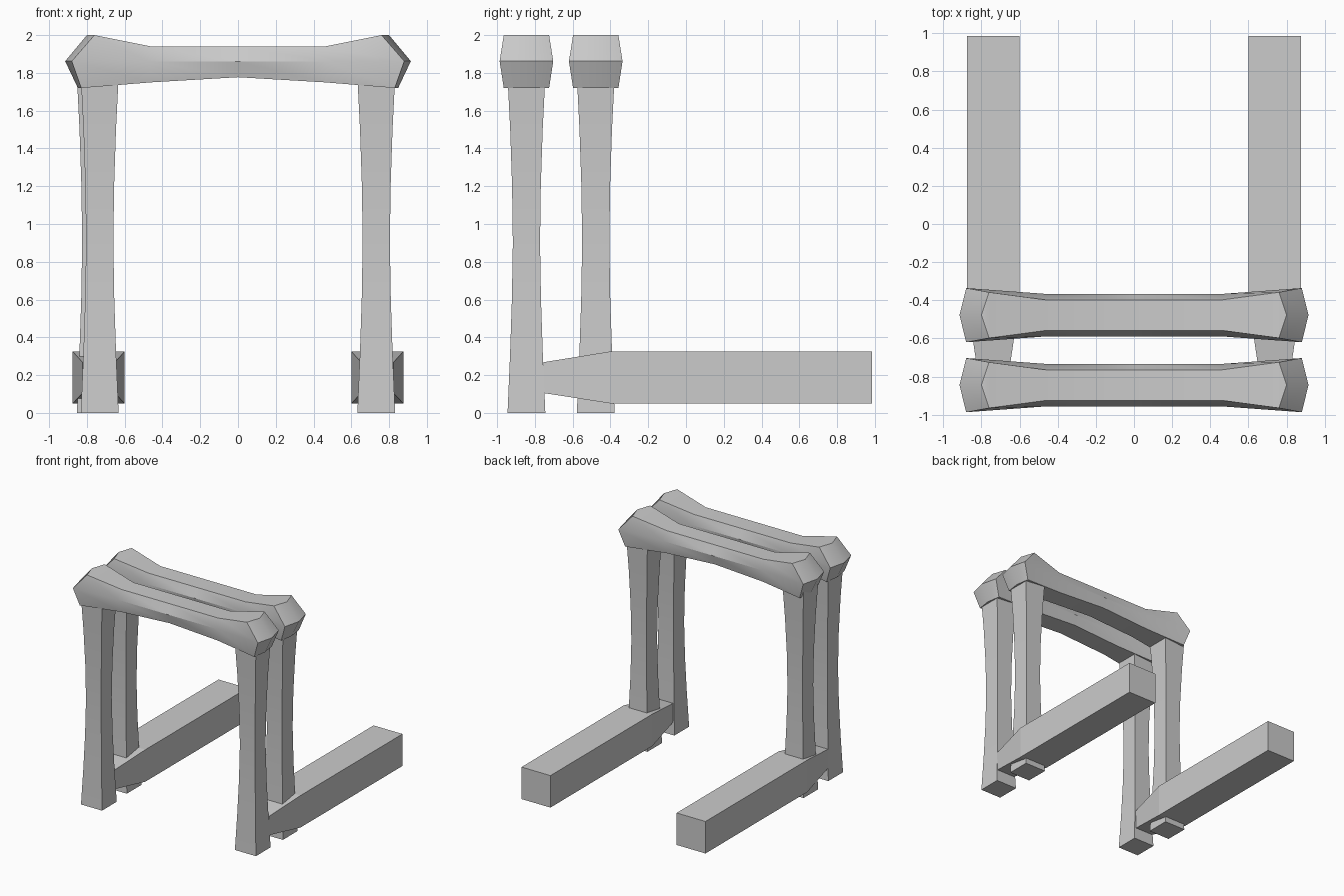
import bpy, bmesh

if "Cube" in bpy.data.objects:
    bpy.data.objects.remove(bpy.data.objects["Cube"])


def finish(name, bm):
    bmesh.ops.recalc_face_normals(bm, faces=bm.faces)
    me = bpy.data.meshes.new(name)
    bm.to_mesh(me)
    bm.free()
    ob = bpy.data.objects.new(name, me)
    bpy.context.collection.objects.link(ob)
    return ob


def smooth(ob, angle=0.52):
    bpy.ops.object.select_all(action='DESELECT')
    ob.select_set(True)
    bpy.context.view_layer.objects.active = ob
    bpy.ops.object.shade_smooth_by_angle(angle=angle)


def loft(bm, rings):
    # skin a list of closed rings and return the vertex rings
    vr = [[bm.verts.new(p) for p in r] for r in rings]
    for a, b in zip(vr, vr[1:]):
        n = len(a)
        for i in range(n):
            bm.faces.new((a[i], a[(i + 1) % n], b[(i + 1) % n], b[i]))
    return vr


def rect(x0, x1, z0, z1, y):
    return [(x0, y, z0), (x1, y, z0), (x1, y, z1), (x0, y, z1)]


# per station: (x, half width, z) for the top, middle and bottom edges
STATIONS = [
    ((0.76, 0.12, 2.0), (0.88, 0.142, 1.862), (0.83, 0.12, 1.72)),
    ((0.46, 0.08, 1.94), (0.47, 0.112, 1.86), (0.46, 0.088, 1.75)),
    ((0.0, 0.08, 1.94), (0.0, 0.112, 1.86), (0.0, 0.088, 1.777)),
]
# bulged centre line of the end cap
CAP = [(0.80, 2.0), (0.915, 1.862), (0.848, 1.72)]


def beam(name, yc):
    bm = bmesh.new()
    rings = []
    for s, sta in [(-1, STATIONS[0]), (-1, STATIONS[1]), (1, STATIONS[2]),
                   (1, STATIONS[1]), (1, STATIONS[0])]:
        rings.append([(s * x, yc - w, z) for x, w, z in sta] +
                     [(s * x, yc + w, z) for x, w, z in reversed(sta)])
    vr = loft(bm, rings)
    # end caps with two columns of faces
    for s, r in ((-1, vr[0]), (1, vr[-1])):
        c = [bm.verts.new((s * x, yc, z)) for x, z in CAP]
        for i in range(2):
            bm.faces.new((r[i], r[i + 1], c[i + 1], c[i]))
            bm.faces.new((r[5 - i], r[4 - i], c[i + 1], c[i]))
        bm.faces.new((r[0], c[0], r[5]))
        bm.faces.new((r[2], c[2], r[3]))
    smooth(finish(name, bm), 0.6)


# waisted square leg: (height, half width)
LEG = [(0, 0.1), (0.3, 0.087), (0.6, 0.077), (0.9, 0.072),
       (1.2, 0.076), (1.5, 0.086), (1.78, 0.1)]


def leg(name, xc, yc):
    bm = bmesh.new()
    vr = loft(bm, [[(xc + a * w, yc + b * w, z) for a, b in
                    ((-1, -1), (1, -1), (1, 1), (-1, 1))] for z, w in LEG])
    bm.faces.new(vr[0])
    bm.faces.new(vr[-1])
    smooth(finish(name, bm))


# long ground rail with tapered front end
def rail(name, s):
    bm = bmesh.new()
    vr = loft(bm, [rect(s * 0.652, s * 0.823, 0.105, 0.268, -0.755),
                   rect(s * 0.60, s * 0.875, 0.05, 0.325, -0.40),
                   rect(s * 0.60, s * 0.875, 0.05, 0.325, 0.985)])
    bm.faces.new(vr[0])
    bm.faces.new(vr[-1])
    finish(name, bm)


for row, y in (("front", -0.845), ("rear", -0.478)):
    beam(row + "_beam", y)
    leg(row + "_leg_right", 0.732, y)
    leg(row + "_leg_left", -0.732 if row == "front" else -0.753, y)
rail("rail_right", 1)
rail("rail_left", -1)
